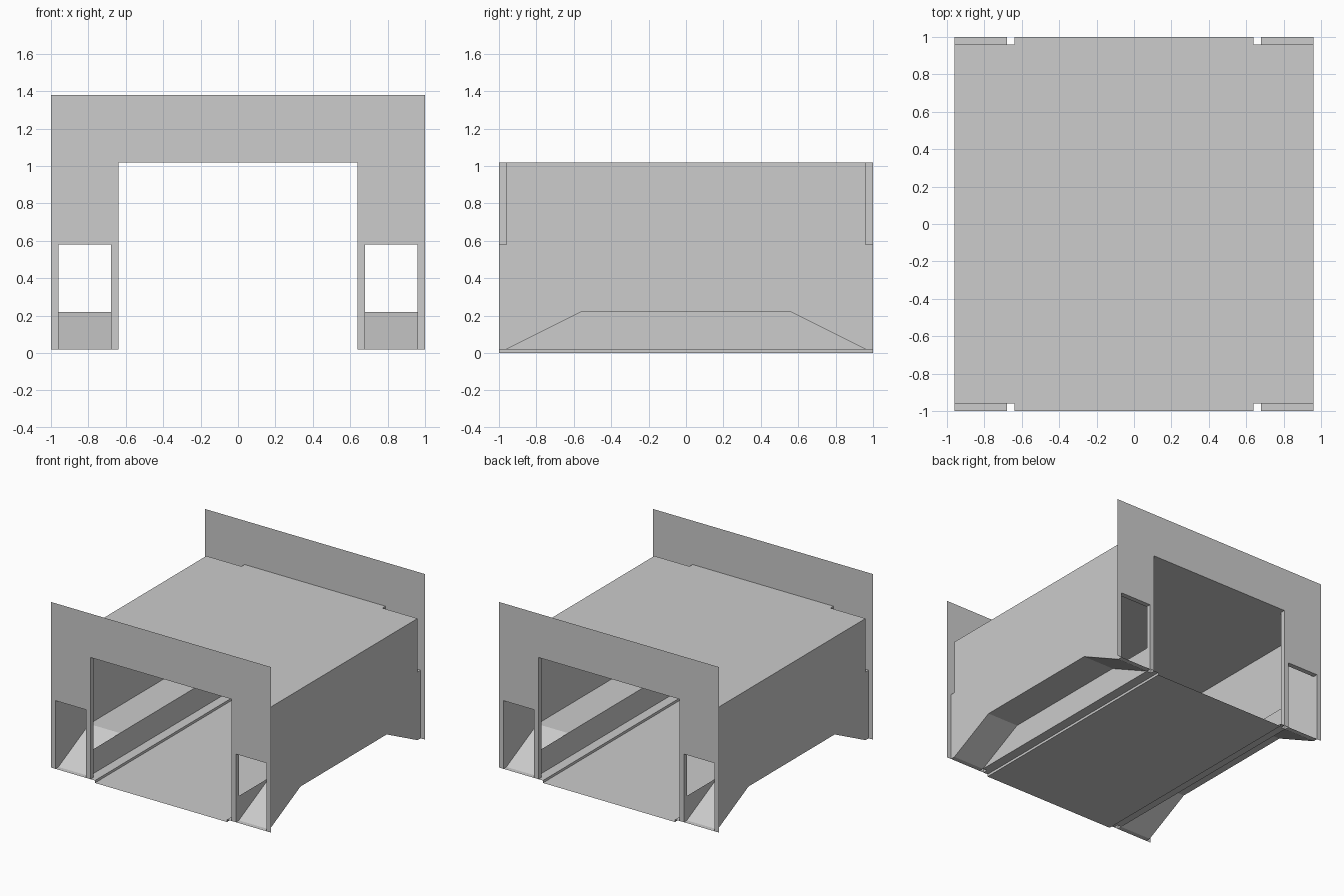
import bpy
import bmesh
from mathutils import Vector

cube = bpy.data.objects.get("Cube")
if cube:
    bpy.data.objects.remove(cube, do_unlink=True)

# One plain grey for the whole structure
grey = bpy.data.materials.new("concrete_grey")
grey.use_nodes = True
colour = (0.604, 0.604, 0.604, 1)
grey.diffuse_color = colour
grey.node_tree.nodes["Principled BSDF"].inputs["Base Color"].default_value = colour

# Key dimensions
END, INNER = 1.0, 0.96          # outer end plates and inner end walls (y)
SIDE, WALK, OPEN, ROAD = 0.96, 0.68, 0.64, 0.60   # x positions
BASE, LEDGE, DOOR, ROOF, TOP = 0.02, 0.22, 0.58, 1.02, 1.38
FLAT = 0.56                     # half length of the level walkway


def place(axis, at, a, b):
    """Point with the given axis fixed and the other two axes as a, b."""
    return {"x": (at, a, b), "y": (a, at, b), "z": (a, b, at)}[axis]


def make(name, faces, facing=None):
    bm = bmesh.new()
    for pts in faces:
        face = bm.faces.new([bm.verts.new(p) for p in pts])
        face.normal_update()
        if facing and face.normal.dot(Vector(facing)) < 0:
            face.normal_flip()
    bmesh.ops.remove_doubles(bm, verts=bm.verts, dist=0.0001)
    mesh = bpy.data.meshes.new(name)
    bm.to_mesh(mesh)
    bm.free()
    mesh.materials.append(grey)
    obj = bpy.data.objects.new(name, mesh)
    bpy.context.collection.objects.link(obj)
    return obj


def sheet(name, axis, at, outline, facing):
    """Flat thin panel cut to an outline."""
    make(name, [[place(axis, at, a, b) for a, b in outline]], facing)


def sweep(name, axis, start, stop, profile, facing=None):
    """Open profile drawn out along an axis."""
    make(name, [[place(axis, start, *p), place(axis, start, *q),
                 place(axis, stop, *q), place(axis, stop, *p)]
                for p, q in zip(profile, profile[1:])], facing)


# Road with low kerbs on both sides
kerb = [(-OPEN, BASE), (-ROAD, BASE), (-ROAD, 0), (ROAD, 0), (ROAD, BASE), (OPEN, BASE)]
sweep("road_deck", "y", -END, END, kerb)

# Roof slab
sheet("roof", "z", ROOF, [(-SIDE, -INNER), (SIDE, -INNER), (SIDE, INNER), (-SIDE, INNER)], (0, 0, 1))

# Comb-shaped end plate outline: one road opening and two walkway openings
half = [(OPEN, ROOF), (OPEN, BASE), (WALK, BASE), (WALK, DOOR),
        (SIDE, DOOR), (SIDE, BASE), (END, BASE), (END, TOP)]
plate = half + [(-x, z) for x, z in reversed(half)]
arch = [(-OPEN, BASE), (-OPEN, ROOF), (OPEN, ROOF), (OPEN, BASE)]

for end, s in (("front", -1), ("back", 1)):
    sheet(end + "_end_plate", "y", s * END, plate, (0, s, 0))
    sweep(end + "_road_opening_lining", "y", s * INNER, s * END, arch)

ramp = [(-INNER, BASE), (-FLAT, LEDGE), (FLAT, LEDGE), (INNER, BASE)]

for side, m in (("right", -1), ("left", 1)):
    # Outer wall, its lower edge following the ramps
    sheet(side + "_outer_wall", "x", m * SIDE, ramp + [(INNER, ROOF), (-INNER, ROOF)], (m, 0, 0))
    # Raised walkway with a ramp at each end, and the parapet beside it
    sweep(side + "_walkway", "x", m * WALK, m * SIDE, ramp, (0, 0, 1))
    sheet(side + "_walkway_parapet", "x", m * WALK,
          [(-INNER, BASE), (INNER, BASE), (INNER, LEDGE), (-INNER, LEDGE)], (-m, 0, 0))
    sheet(side + "_kerb_strip", "z", BASE,
          [(m * OPEN, -INNER), (m * WALK, -INNER), (m * WALK, INNER), (m * OPEN, INNER)], (0, 0, 1))
    # Walkway doorway linings and inner end walls
    door = [(m * WALK, BASE), (m * WALK, DOOR), (m * SIDE, DOOR), (m * SIDE, BASE), (m * WALK, BASE)]
    inner = [(m * OPEN, BASE), (m * WALK, BASE), (m * WALK, DOOR),
             (m * SIDE, DOOR), (m * SIDE, ROOF), (m * OPEN, ROOF)]
    for end, s in (("front", -1), ("back", 1)):
        sweep(f"{end}_{side}_doorway_lining", "y", s * INNER, s * END, door)
        sheet(f"{end}_{side}_inner_wall", "y", s * INNER, inner, (0, -s, 0))
